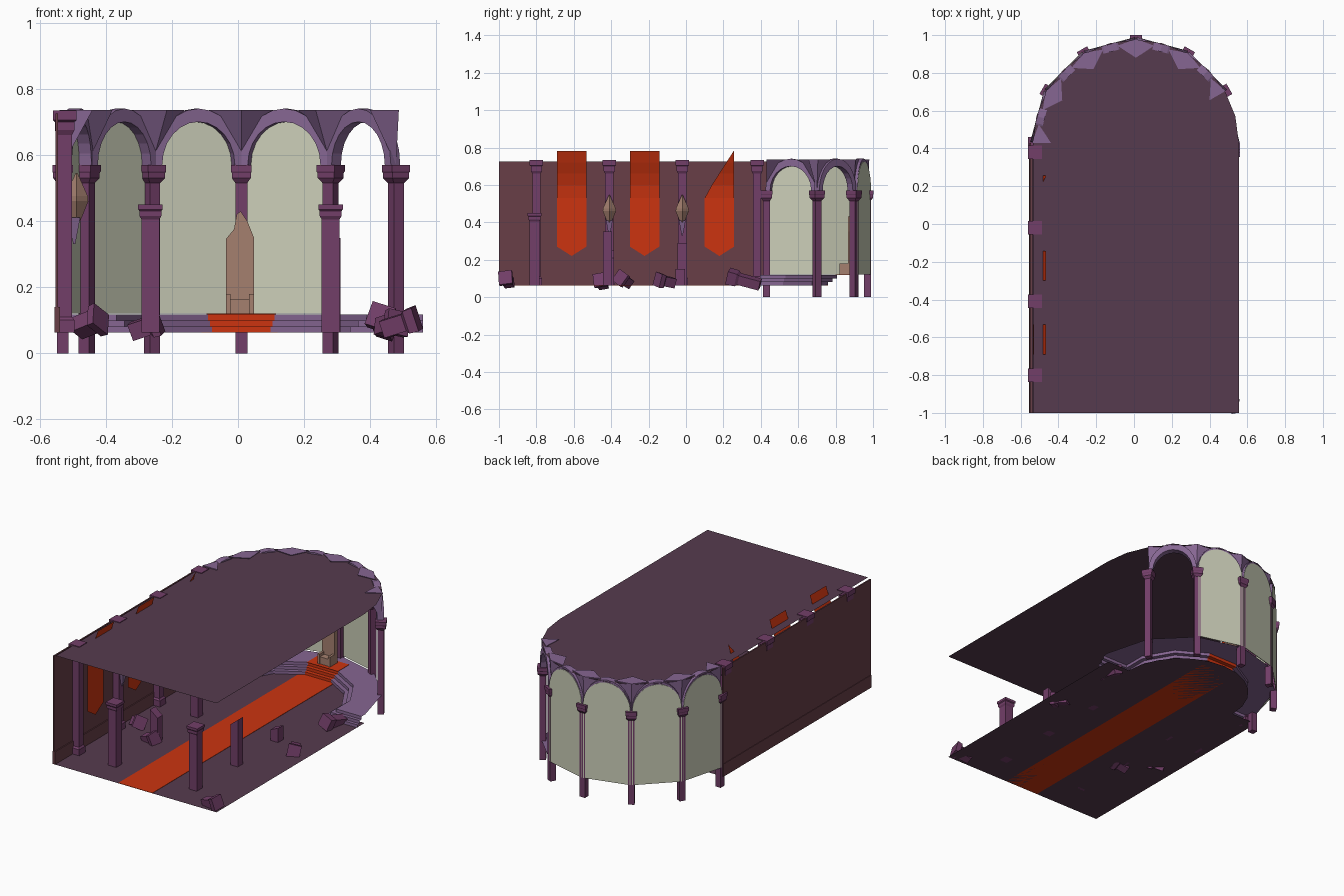
import bpy, bmesh, math
from mathutils import Vector, Matrix, Euler

if "Cube" in bpy.data.objects:
    bpy.data.objects.remove(bpy.data.objects["Cube"])


def material(name, rgb):
    lin = [((c / 255 + 0.055) / 1.055) ** 2.4 for c in rgb] + [1]
    m = bpy.data.materials.new(name)
    m.use_nodes = True
    m.diffuse_color = lin
    m.node_tree.nodes["Principled BSDF"].inputs["Base Color"].default_value = lin
    return m


FLOOR = material("dusky floor", (86, 59, 78))
WALL = material("maroon wall", (104, 62, 71))
STONE = material("plum stone", (114, 62, 104))
LILAC = material("lilac stone", (134, 102, 146))
RED = material("red cloth", (204, 52, 16))
GLASS = material("pale glass", (203, 206, 184))
TAN = material("tan stone", (165, 128, 111))

CX, CY, R = 0.01, 0.43, 0.54          # apse centre and radius
FZ, TOP, SPRING, DAIS = 0.063, 0.73, 0.57, 0.118


def mesh(name, verts, faces, *mats):
    me = bpy.data.meshes.new(name)
    me.from_pydata([tuple(v) for v in verts], [], faces)
    for m in mats:
        me.materials.append(m)
    ob = bpy.data.objects.new(name, me)
    bpy.context.scene.collection.objects.link(ob)
    return ob


def prism(name, outline, offset, mat):
    """Extrude a closed 3D outline along an offset vector."""
    n = len(outline)
    verts = [Vector(p) for p in outline] + [Vector(p) + Vector(offset) for p in outline]
    faces = [list(range(n))[::-1], list(range(n, 2 * n))]
    faces += [[i, (i + 1) % n, (i + 1) % n + n, i + n] for i in range(n)]
    return mesh(name, verts, faces, mat)


def stack(name, loc, levels, mat, turn=0.0, tilt=None, slant=0.0):
    """Square section post from (z, half width) levels; slant tips the top."""
    verts, faces = [], []
    for k, (z, h) in enumerate(levels):
        s = slant if k == len(levels) - 1 else 0
        verts += [Vector((x * h, y * h, z + s * x))
                  for x, y in ((-1, -1), (1, -1), (1, 1), (-1, 1))]
        if k:
            b = 4 * k
            faces += [[b - 4 + i, b - 4 + (i + 1) % 4, b + (i + 1) % 4, b + i] for i in range(4)]
    faces += [[3, 2, 1, 0], list(range(len(verts) - 4, len(verts)))]
    rot = Euler(tilt).to_matrix() if tilt else Matrix.Rotation(turn, 3, 'Z')
    return mesh(name, [rot @ v + Vector(loc) for v in verts], faces, mat)


def capital(z, h):
    return [(z - 0.055, h), (z - 0.04, h * 1.6), (z - 0.025, h * 1.6),
            (z - 0.02, h * 1.75), (z, h * 1.75)]


def box(name, x0, x1, y0, y1, z0, z1, mat):
    return prism(name, [(x0, y0, z0), (x1, y0, z0), (x1, y1, z0), (x0, y1, z0)],
                 (0, 0, z1 - z0), mat)


def apse(deg, r, z=0.0):
    a = math.radians(deg)
    return Vector((CX + r * math.cos(a), CY + r * math.sin(a), z))


# Floor, ceiling and carpet
pts = [(-0.55, -1, FZ), (0.555, -1, FZ), (0.555, CY, FZ)]
pts += [apse(a, 0.39, FZ) for a in range(0, 181, 15)] + [(-0.55, CY, FZ)]
mesh("floor", pts, [list(range(len(pts)))], FLOOR)
pts = [(-0.532, -1, TOP), (0.555, -1, TOP)] + [apse(a, 0.545, TOP) for a in range(0, 181, 15)]
mesh("ceiling", pts, [list(range(len(pts)))], FLOOR)
box("carpet", -0.11, 0.12, -1, 0.76, FZ, FZ + 0.002, RED)
box("dais_carpet", -0.095, 0.115, 0.8, 0.91, DAIS, DAIS + 0.002, RED)

# Dais with concave steps; the central facet carries the carpet
ARC = range(165, 14, -15)


def step_loop(r, yf, z):
    arc = [apse(a, r * (1 if a % 30 else math.cos(math.pi / 12)), z) for a in ARC]
    return [Vector((-0.55, yf, z)), Vector((arc[0].x, yf, z))] + arc + \
           [Vector((arc[-1].x, yf, z)), Vector((0.56, yf, z))]


loops = []
for k in range(3):
    r, yf = 0.34 + 0.025 * k, 0.355 + 0.02 * k
    for z in (FZ + 0.0183 * k, FZ + 0.0183 * (k + 1)):
        loops.append(step_loop(r, yf, z))
rim = [apse(a, 0.55 * (math.cos(math.pi / 12) if a % 30 else 1), DAIS) for a in ARC]
loops.append([Vector((-0.55, 0.395, DAIS)), Vector((-0.55, CY, DAIS))] + rim +
             [Vector((0.56, CY, DAIS)), Vector((0.56, 0.395, DAIS))])
n = len(loops[0])
faces = [[k * n + i, k * n + i + 1, (k + 1) * n + i + 1, (k + 1) * n + i]
         for k in range(len(loops) - 1) for i in range(n - 1)]
dais = mesh("dais_steps", sum(loops, []), faces, LILAC, RED)
mid = n // 2
for p in dais.data.polygons:
    row, col = divmod(p.index, n - 1)
    p.material_index = int(row < len(loops) - 2 and col in (mid - 1, mid))

# Side wall with base course
box("side_wall", -0.552, -0.544, -1, CY, FZ, TOP - 0.005, WALL)
box("wall_base_course", -0.555, -0.538, -1, CY, FZ, 0.14, WALL)

# Wall pilasters and lanterns
for y in (-0.8, -0.41, -0.02, 0.38):
    stack("wall_pilaster", (-0.524, y, 0), [(FZ, 0.03), (0.10, 0.03), (0.11, 0.022)]
          + [(0.66, 0.022), (0.675, 0.03), (0.7, 0.03), (0.705, 0.036), (TOP + 0.004, 0.036)], STONE)
for y in (-0.41, -0.02):
    stack("lantern", (-0.488, y, 0), [(0.40, 0.008), (0.46, 0.025), (0.475, 0.024), (0.545, 0.002)],
          TAN, math.pi / 4)
    stack("lantern_bracket", (-0.495, y, 0), [(0.33, 0.003), (0.41, 0.018)], LILAC)

# Banners: flat hanging cloth whose upper part curves into the hall
CURVE = [(-0.536, 0.53), (-0.528, 0.6), (-0.51, 0.66), (-0.485, 0.72), (-0.465, 0.78)]
for y0, torn in ((-0.69, 0), (-0.30, 0), (0.10, 1)):
    y1 = y0 + 0.157
    verts = [(-0.536, (y0 + y1) / 2, 0.22), (-0.536, y0, 0.27), (-0.536, y1, 0.27)]
    for k, (x, z) in enumerate(CURVE):
        verts += [(x, y0 + torn * (y1 - y0 - 0.003) * k / 4, z), (x, y1, z)]
    faces = [[0, 2, 1]] + [[i, i + 1, i + 3, i + 2] for i in range(1, len(verts) - 3, 2)]
    mesh("banner", verts, faces, RED)

# Apse columns with vault wedges above them
for a in range(30, 181, 30):
    p = apse(a, R)
    stack("apse_column", p, [(0, 0.018)] + [(z, h) for z, h in capital(SPRING, 0.018)], STONE,
          0 if a % 90 == 0 else math.radians(a))
    sides = [p.lerp(apse(b, R), 0.36) for b in (a - 30, a + 30) if 30 <= b <= 180]
    if len(sides) < 2:
        sides.append(p)
    tip = apse(a, R - 0.09)
    out = apse(a, R + 0.01)
    lift = Vector((0, 0, TOP + 0.005))
    mesh("vault_wedge", [p + Vector((0, 0, SPRING)), sides[0] + lift, tip + lift,
                         sides[1] + lift, out + lift],
         [[0, 1, 2], [0, 2, 3], [0, 3, 4], [0, 4, 1], [1, 4, 3, 2]], LILAC)

# Arches and windows; the first bay is open
SEG = 12
for a in range(30, 180, 30):
    p, q = apse(a, R), apse(a + 30, R)
    c, t = (p + q) / 2, (q - p).normalized()
    half = (q - p).length / 2
    normal = Vector((-t.y, t.x, 0))        # points into the apse
    if normal.dot(apse(a, 0) - c) < 0:
        normal = -normal

    def curve(w, h, shift):
        return [c + t * (w * math.cos(math.pi * i / SEG)) + normal * shift
                + Vector((0, 0, SPRING + h * math.sin(math.pi * i / SEG))) for i in range(SEG + 1)]

    inner, outer = half - 0.026, half
    rings = [curve(inner, 0.13, 0.022), curve(outer, 0.17, 0.022),
             curve(outer, 0.17, -0.018), curve(inner, 0.13, -0.018)]
    m = SEG + 1
    faces = [[k * m + i, k * m + i + 1, (k + 1) % 4 * m + i + 1, (k + 1) % 4 * m + i]
             for k in range(4) for i in range(SEG)]
    faces += [[0, m, 2 * m, 3 * m], [m - 1, 4 * m - 1, 3 * m - 1, 2 * m - 1]]
    mesh("apse_arch", sum(rings, []), faces, LILAC)
    if a > 30:
        arch = curve(half, 0.155, -0.02)
        foot = [Vector((v.x, v.y, 0.12)) for v in (arch[-1], arch[0])]
        prism("apse_window", arch + foot, normal * 0.004, GLASS)

# Throne with a broken back
back = [(-0.037, DAIS), (0.048, DAIS), (0.048, 0.35), (0.028, 0.4), (0.008, 0.43),
        (-0.004, 0.42), (-0.012, 0.375), (-0.037, 0.345)]
prism("throne_back", [(x, 0.865, z) for x, z in back], (0, 0.03, 0), TAN)
box("throne_seat", -0.03, 0.04, 0.825, 0.87, DAIS, 0.163, TAN)
for x in (-0.037, 0.034):
    box("throne_arm", x, x + 0.014, 0.82, 0.87, DAIS, 0.18, TAN)

# Hall columns, two whole and the rest broken
for x in (-0.265, 0.28):
    stack("hall_column", (x, -0.81, 0), [(FZ, 0.027), (0.405, 0.027), (0.415, 0.033), (0.43, 0.033),
                                         (0.435, 0.037), (0.45, 0.037)], STONE)
for x, y, top, slant in ((0.285, -0.42, 0.33, 0.02), (-0.265, -0.41, 0.23, -0.02),
                         (0.285, -0.03, 0.14, 0.01), (-0.265, -0.02, 0.27, 0.02)):
    stack("broken_column", (x, y, 0), [(FZ, 0.025), (top, 0.025)], STONE, 0, None, slant)

# Fallen column pieces: position, half length, tilt
for loc, length, tilt in (((0.49, -0.955, 0.09), 0.055, (0.4, 1.25, 0.2)),
                          ((0.46, -0.11, 0.085), 0.05, (1.4, 0.2, 0.5)),
                          ((0.44, 0.31, 0.09), 0.09, (1.3, 0.3, -0.2)),
                          ((-0.45, -0.33, 0.09), 0.045, (1.2, 0.5, 0.8)),
                          ((-0.28, -0.45, 0.08), 0.045, (0.5, 1.2, 0.3))):
    stack("fallen_piece", loc, [(-length, 0.026), (length * 0.3, 0.026), (length * 0.45, 0.035),
                                (length, 0.037)], STONE, 0, tilt)
